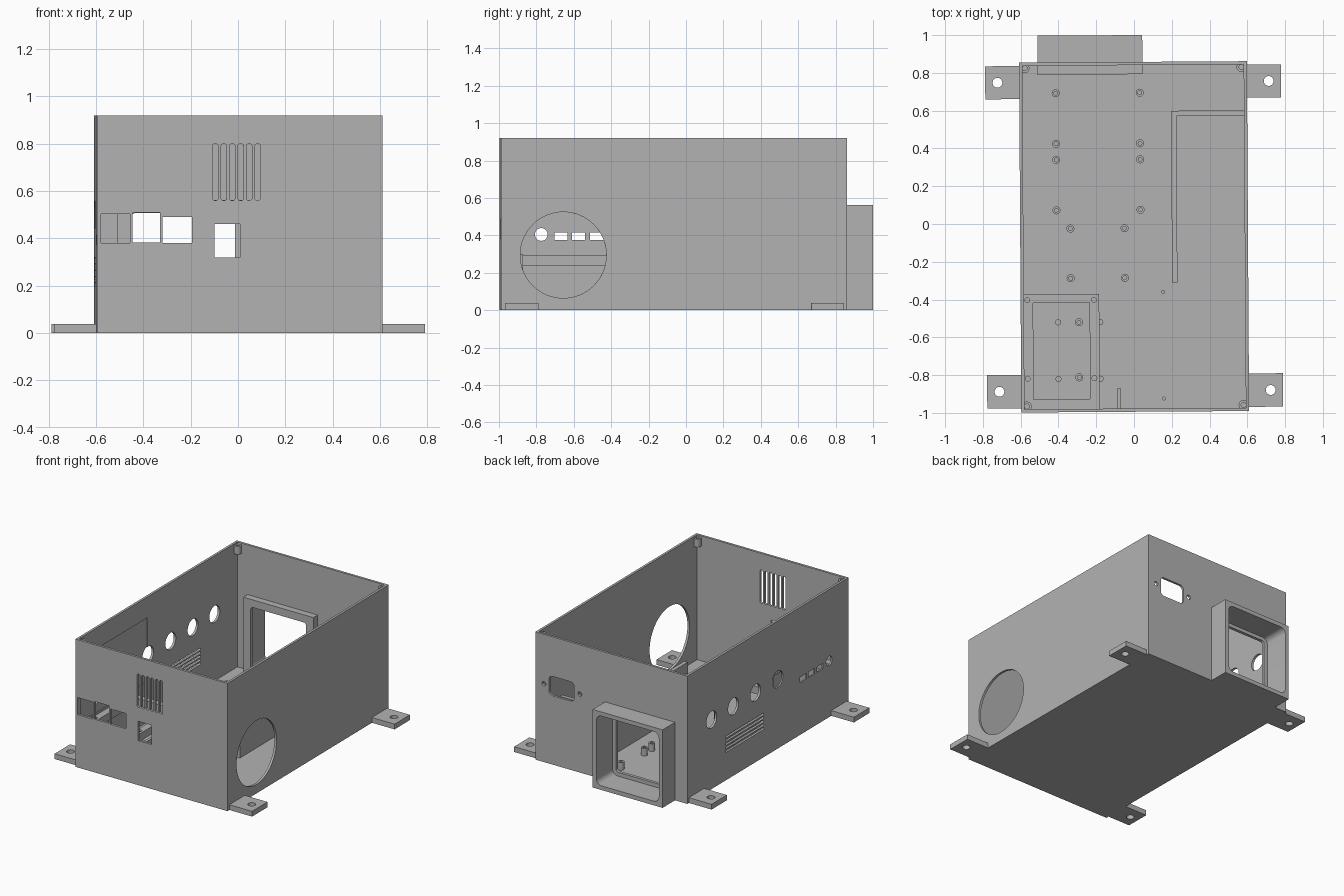
import bpy, bmesh, math
from mathutils import Matrix

if "Cube" in bpy.data.objects:
    bpy.data.objects.remove(bpy.data.objects["Cube"])

TURN = Matrix.Rotation(0.0065, 4, 'Z')   # whole case sits very slightly turned
W, YF, YB, H, T, FLOOR = 0.603, -0.994, 0.858, 0.92, 0.017, 0.02

grey = bpy.data.materials.new("plain grey")
grey.diffuse_color = (0.45, 0.45, 0.45, 1)
grey.use_nodes = True
grey.node_tree.nodes["Principled BSDF"].inputs["Base Color"].default_value = grey.diffuse_color


def prism(bm, pts, axis, a, b):
    """Extrude a 2D outline along an axis from a to b."""
    def place(u, v, w):
        return {'x': (w, u, v), 'y': (u, w, v), 'z': (u, v, w)}[axis]
    low = [bm.verts.new(place(u, v, a)) for u, v in pts]
    high = [bm.verts.new(place(u, v, b)) for u, v in pts]
    faces = [bm.faces.new(low), bm.faces.new(high)]
    n = len(pts)
    for i in range(n):
        j = (i + 1) % n
        faces.append(bm.faces.new((low[i], low[j], high[j], high[i])))
    bmesh.ops.recalc_face_normals(bm, faces=faces)


def rounded(u0, u1, v0, v1, r, n=6):
    pts = []
    corners = ((u1 - r, v1 - r), (u0 + r, v1 - r), (u0 + r, v0 + r), (u1 - r, v0 + r))
    for q, (cu, cv) in enumerate(corners):
        for i in range(n + 1):
            t = (q + i / n) * math.pi / 2
            pts.append((cu + r * math.cos(t), cv + r * math.sin(t)))
    return pts


def circle(u, v, r, n=32):
    return [(u + r * math.cos(2 * math.pi * i / n), v + r * math.sin(2 * math.pi * i / n))
            for i in range(n)]


def rect(u0, u1, v0, v1):
    return [(u0, v0), (u1, v0), (u1, v1), (u0, v1)]


def make(name, parts, *cuts):
    """Build an object from prisms; each later list of prisms is cut away."""
    def raw(n, prisms):
        bm = bmesh.new()
        for p in prisms:
            prism(bm, *p)
        me = bpy.data.meshes.new(n)
        bm.to_mesh(me)
        bm.free()
        ob = bpy.data.objects.new(n, me)
        bpy.context.collection.objects.link(ob)
        return ob
    ob = raw(name, parts)
    helpers = []
    for c in cuts:
        h = raw("cutter", c)
        h.hide_render = True
        m = ob.modifiers.new("cut", 'BOOLEAN')
        m.operation, m.solver, m.object = 'DIFFERENCE', 'EXACT', h
        helpers.append(h)
    if helpers:
        bpy.context.view_layer.update()
        baked = bpy.data.meshes.new_from_object(
            ob.evaluated_get(bpy.context.evaluated_depsgraph_get()))
        ob.modifiers.clear()
        ob.data = baked
        for h in helpers:
            bpy.data.objects.remove(h)
    ob.data.materials.clear()
    ob.data.materials.append(grey)
    ob.data.transform(TURN)
    return ob


# case openings
front, left, right, back = (YF - .05, YF + .05), (-W - .05, -W + .05), (W - .05, W + .05), (YB - .05, YB + .05)
holes = []
for i in range(6):                                        # front vent slots
    x = -0.102 + i * 0.0357
    holes.append((rounded(x - .012, x + .012, .56, .80, .0115), 'y', *front))
for u0, u1, v0, v1 in ((-.585, -.463, .38, .503), (-.453, -.335, .383, .51),
                       (-.325, -.2, .38, .49), (-.105, .002, .32, .46)):
    holes.append((rect(u0, u1, v0, v1), 'y', *front))     # front ports
for y in (.58, .33, .075, -.18):                          # left round holes
    holes.append((circle(y, .5, .06), 'x', *left))
for i in range(5):                                        # left vent slots
    z = .208 + i * .026
    holes.append((rounded(-.02, .42, z - .008, z + .008, .0075), 'x', *left))
for y0, y1 in ((-.51, -.435), (-.605, -.535), (-.70, -.63)):
    holes.append((rect(y0, y1, .375, .415), 'x', *left))  # left small ports
holes.append((circle(-.77, .405, .034), 'x', *left))
holes.append((circle(-.66, .295, .23, 64), 'x', *right))  # big fan hole
holes.append((rounded(.295, .495, .495, .635, .03), 'y', *back))
for x in (.25, .535):
    holes.append((circle(x, .565, .016, 20), 'y', *back))
holes.append((rect(-.49, .035, .03, .545), 'y', *back))   # behind the duct

make("case_shell", [(rect(-W, W, YF, YB), 'z', 0, H)],
     [(rect(-W + T, W - T, YF + T, YB - T), 'z', FLOOR, H + .1)],
     [(rect(-.96, -.19, .31, .77), 'x', -W + .011, -W + .1)],
     holes)

# rear duct with a deep pocket and a narrower through opening
make("rear_duct", [(rect(-.505, .05, 0, .562), 'y', .793, 1.0)],
     [(rounded(-.475, .02, .03, .532, .04), 'y', .815, 1.1)],
     [(rounded(-.447, -.008, .058, .507, .02), 'y', .7, .9)])

# mounting tabs
for name, y0, y1 in (("front", -.972, -.795), ("rear", .665, .84)):
    for side, s in (("left", -1), ("right", 1)):
        xs = sorted((s * (W - .01), s * .783))
        make(f"{name}_{side}_tab", [(rect(*xs, y0, y1), 'z', 0, .038)],
             [(circle(s * .718, (y0 + y1) / 2, .026, 24), 'z', -.1, .1)])

# lid screw posts hanging in the top corners
lid = [(x, y) for x in (-.574, .574) for y in (-.962, .828)]
make("lid_posts", [(circle(x, y, .026, 24), 'z', H - .07, H - .012) for x, y in lid],
     [(circle(x, y, .013, 16), 'z', H - .05, H + .1) for x, y in lid])

# board standoffs on the floor
spots = [(x, y) for x in (-.41, .035) for y in (.695, .427, .342, .075)]
spots += [(x, y) for x in (-.337, -.05) for y in (-.022, -.285)]
spots += [(-.295, -.518), (-.295, -.81)]
make("standoffs", [(circle(x, y, .021, 24), 'z', .01, .075) for x, y in spots],
     [(circle(x, y, .01, 16), 'z', .025, .2) for x, y in spots])
pegs = [(x, y, .016) for x in (-.405, -.182) for y in (-.518, -.818)]
pegs += [(.152, -.36, .01), (.152, -.925, .01)]
make("floor_pegs", [(circle(x, y, r, 20), 'z', .01, .06) for x, y, r in pegs])

# raised board shelf in the front left corner
make("board_shelf", [(rect(-.597, -.187, YF + .01, -.37), 'z', .24, .295)],
     [(rect(-.537, -.238, -.925, -.415), 'z', .1, .5)]
     + [(circle(x, y, .013, 16), 'z', .26, .5) for x in (-.568, -.215) for y in (-.815, -.4)])

# inner partition and small rib behind the front port
L = [(.2, -.31), (.228, -.31), (.228, .57), (W - .008, .57), (W - .008, .598), (.2, .598)]
make("partition", [(L, 'z', .01, .36)])
make("port_rib", [(rect(-.095, -.075, YF + .01, -.87), 'z', .01, .3)])

for ob in bpy.context.scene.objects:
    ob.select_set(True)
    bpy.context.view_layer.objects.active = ob
bpy.ops.object.shade_smooth_by_angle(angle=math.radians(30))
